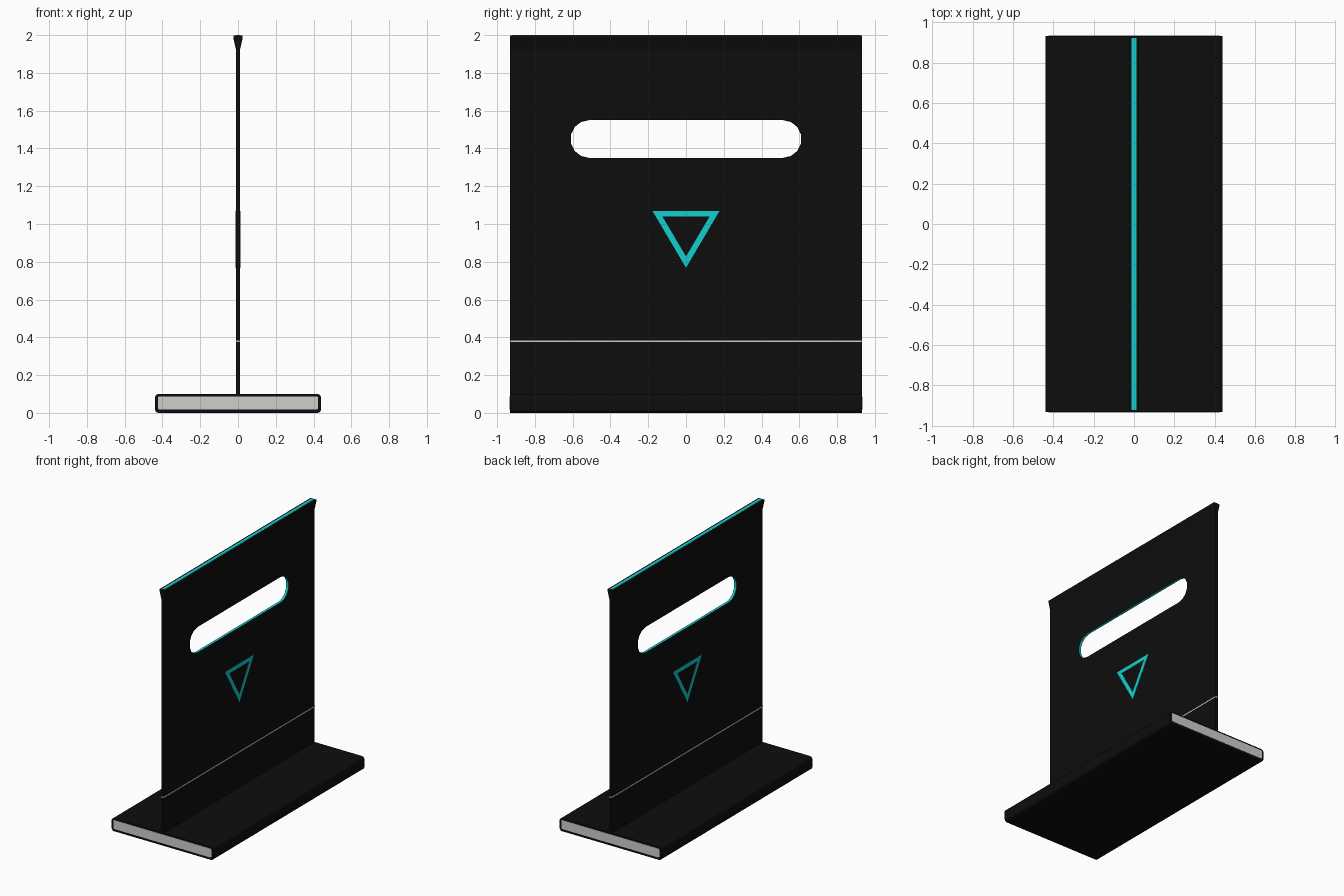
import bpy
import bmesh
from math import sin, cos, pi

cube = bpy.data.objects.get("Cube")
if cube:
    bpy.data.objects.remove(cube, do_unlink=True)


def material(name, rgb):
    m = bpy.data.materials.new(name)
    m.use_nodes = True
    m.diffuse_color = (*rgb, 1)
    m.node_tree.nodes["Principled BSDF"].inputs["Base Color"].default_value = (*rgb, 1)
    return m


BLACK = material("black", (0.004, 0.004, 0.004))
CYAN = material("cyan", (0.006, 0.62, 0.63))
GREY = material("light grey", (0.62, 0.62, 0.60))

HALF_Y = 0.932    # half length of base and panel
HALF_T = 0.01     # half thickness of panel


def prism(name, points, axis, lo, hi, mat):
    """Extrude a 2D outline along x (points are y, z) or y (points are x, z)."""
    def place(p, d):
        return (d, p[0], p[1]) if axis == "x" else (p[0], d, p[1])
    bm = bmesh.new()
    face = bm.faces.new([bm.verts.new(place(p, lo)) for p in points])
    ext = bmesh.ops.extrude_face_region(bm, geom=[face])
    for v in ext["geom"]:
        if isinstance(v, bmesh.types.BMVert):
            setattr(v.co, axis, hi)
    bmesh.ops.recalc_face_normals(bm, faces=bm.faces)
    mesh = bpy.data.meshes.new(name)
    bm.to_mesh(mesh)
    bm.free()
    obj = bpy.data.objects.new(name, mesh)
    bpy.context.collection.objects.link(obj)
    mesh.materials.append(mat)
    return obj


def rect(x0, x1, z0, z1):
    return [(x0, z0), (x1, z0), (x1, z1), (x0, z1)]


def rounded_rect(half, z0, z1, r, steps):
    """Rectangle centred on 0 with rounded corners."""
    pts = []
    corners = [(half - r, z1 - r), (r - half, z1 - r), (r - half, z0 + r), (half - r, z0 + r)]
    for i, (cx, cz) in enumerate(corners):
        for k in range(steps + 1):
            a = (i + k / steps) * pi / 2
            pts.append((cx + r * cos(a), cz + r * sin(a)))
    return pts


# Base slab with light end plates
prism("base", rounded_rect(0.44, 0, 0.1, 0.02, 3), "y", -HALF_Y, HALF_Y, BLACK)
for side, name in ((-1, "front_end_plate"), (1, "back_end_plate")):
    prism(name, rounded_rect(0.423, 0.018, 0.088, 0.006, 2), "y",
          side * (HALF_Y - 0.001), side * (HALF_Y + 0.002), GREY)

# Upright panel with a long handle slot
panel = prism("panel", rect(-HALF_T, HALF_T, 0.09, 1.95), "y", -HALF_Y, HALF_Y, BLACK)
slot = []
for side in (1, -1):
    for k in range(8):
        a = -pi / 2 + k * pi / 7
        slot.append((side * (0.512 + 0.1 * cos(a)), 1.45 + side * 0.1 * sin(a)))
cutter = prism("slot_cutter", slot, "x", -0.1, 0.1, CYAN)
cutter.hide_render = True
cut = panel.modifiers.new("slot", "BOOLEAN")
cut.operation = "DIFFERENCE"
cut.solver = "EXACT"
cut.object = cutter
bpy.context.view_layer.objects.active = panel
bpy.ops.object.modifier_apply(modifier=cut.name)
bpy.data.objects.remove(cutter, do_unlink=True)

# The slot wall is cyan, the rest of the panel black
panel.data.materials.clear()
panel.data.materials.append(BLACK)
panel.data.materials.append(CYAN)
for f in panel.data.polygons:
    c = f.center
    wall = abs(f.normal.x) < 0.5 and abs(c.y) < 0.7 and 1.3 < c.z < 1.6
    f.material_index = 1 if wall else 0

# Flared top rail with a glowing strip
prism("top_rail", [(-HALF_T, 1.92), (HALF_T, 1.92), (0.025, 1.985), (0.025, 1.998),
                   (-0.025, 1.998), (-0.025, 1.985)], "y", -HALF_Y, HALF_Y, BLACK)
prism("top_light_strip", rect(-0.0125, 0.0125, 1.995, 2.0), "y", -0.922, 0.922, CYAN)

# Thin seam band around the panel
prism("seam_band", rect(-HALF_T - 0.001, HALF_T + 0.001, 0.374, 0.383), "y",
      -HALF_Y - 0.001, HALF_Y + 0.001, GREY)

# Triangle outline on both faces, made of three mitred bars
outer = [(-0.178, 1.07), (0.178, 1.07), (0, 0.768)]
inner = [(-0.125, 1.04), (0.125, 1.04), (0, 0.828)]
for side, name in ((1, "left"), (-1, "right")):
    for i in range(3):
        j = (i + 1) % 3
        prism(f"{name}_triangle_bar_{i + 1}", [outer[i], outer[j], inner[j], inner[i]], "x",
              side * (HALF_T - 0.001), side * (HALF_T + 0.002), CYAN)
